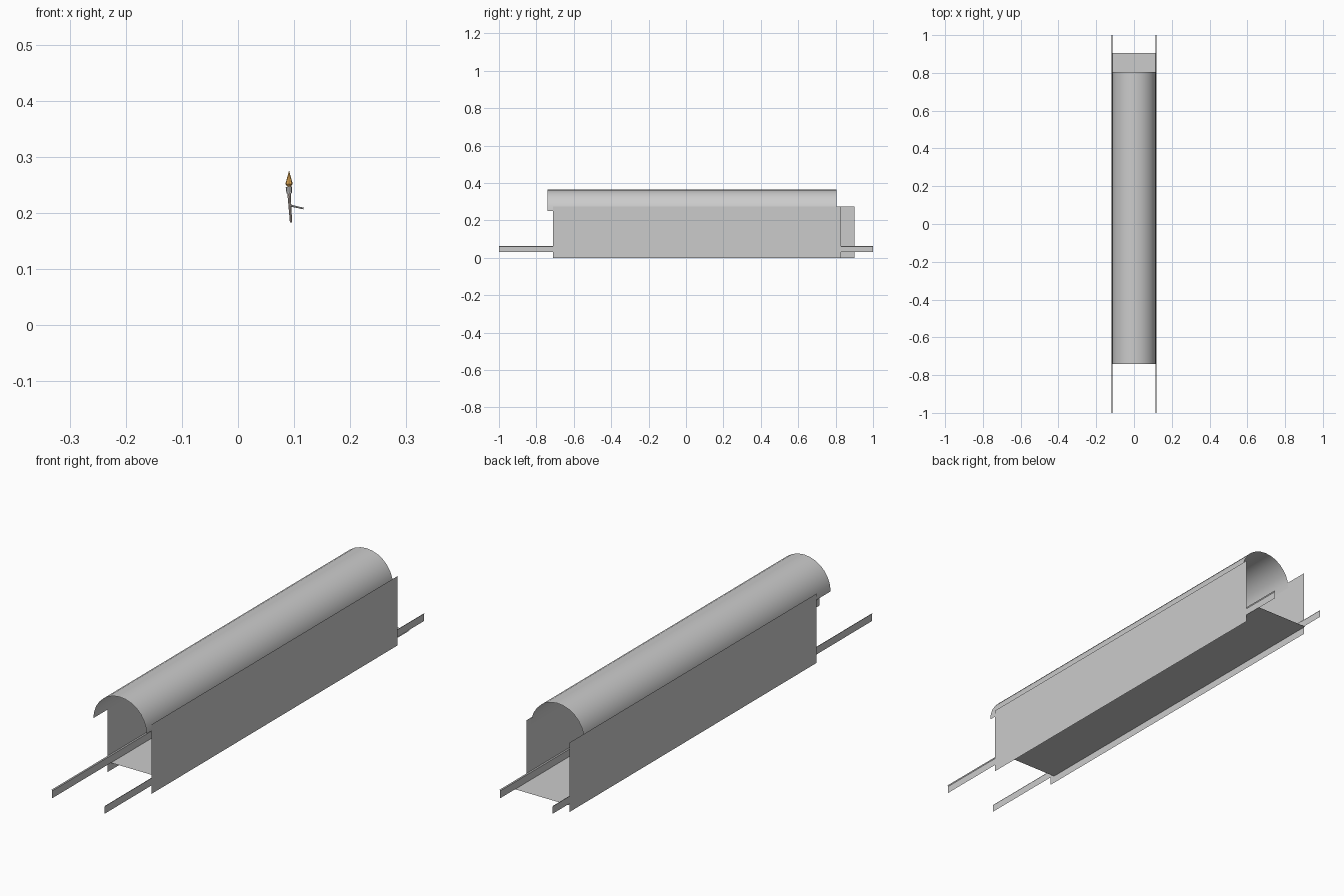
import bpy, bmesh, math
from mathutils import Vector

if "Cube" in bpy.data.objects:
    bpy.data.objects.remove(bpy.data.objects["Cube"])


def strip(name, profile, y0, y1):
    """Open x/z profile swept along y as a thin sheet."""
    n = len(profile)
    verts = [(x, y, z) for y in (y0, y1) for x, z in profile]
    faces = [(i, i + 1, n + i + 1, n + i) for i in range(n - 1)]
    me = bpy.data.meshes.new(name)
    me.from_pydata(verts, [], faces)
    ob = bpy.data.objects.new(name, me)
    bpy.context.collection.objects.link(ob)
    return ob


def rod(name, a, b, r0, r1, sides=8, caps=True, color=None):
    """Tapered rod from point a to point b."""
    a, b = Vector(a), Vector(b)
    bm = bmesh.new()
    bmesh.ops.create_cone(bm, cap_ends=caps, segments=sides,
                          radius1=r0, radius2=r1, depth=(b - a).length)
    me = bpy.data.meshes.new(name)
    bm.to_mesh(me)
    bm.free()
    ob = bpy.data.objects.new(name, me)
    ob.rotation_euler = (b - a).to_track_quat('Z', 'Y').to_euler()
    ob.location = (a + b) / 2
    bpy.context.collection.objects.link(ob)
    if color:
        mat = bpy.data.materials.new(name + "_material")
        mat.diffuse_color = color
        mat.use_nodes = True
        mat.node_tree.nodes["Principled BSDF"].inputs["Base Color"].default_value = mat.diffuse_color
        me.materials.append(mat)
    return ob


def smooth(ob):
    for p in ob.data.polygons:
        p.use_smooth = True


W = 0.118

# floor
strip("floor", [(-W, 0.03), (W, 0.03)], -0.63, 0.905)

# walls, staggered along the passage
strip("right_wall", [(W, 0.0), (W, 0.275)], -0.71, 0.83)
strip("left_wall", [(-W, 0.275), (-W, 0.0)], -0.65, 0.90)

# skirting boards with a small sloped top
for name, s in (("right_skirting", 1), ("left_skirting", -1)):
    strip(name, [(s * 0.115, 0.031), (s * 0.115, 0.06), (s * W, 0.064)], -1, 1)

# barrel vault
arc = [(-0.1165 * math.cos(math.pi * i / 14), 0.249 + 0.115 * math.sin(math.pi * i / 14))
       for i in range(15)]
smooth(strip("vaulted_ceiling", arc, -0.74, 0.805))

# wall torch
ORANGE = (0.85, 0.45, 0.1, 1)
WOOD = (0.55, 0.47, 0.43, 1)
rod("torch_handle", (0.0945, 0, 0.183), (0.091, 0, 0.235), 0.002, 0.003, color=WOOD)
rod("torch_cup", (0.0915, 0, 0.235), (0.0905, 0, 0.247), 0.005, 0.0055, caps=False)
rod("torch_bracket", (0.091, 0, 0.214), (0.117, 0, 0.208), 0.0018, 0.0015, sides=6)
rod("flame_base", (0.091, 0, 0.247), (0.091, 0, 0.252), 0.003, 0.0065, color=ORANGE)
rod("flame_tip", (0.091, 0, 0.252), (0.091, 0, 0.276), 0.0065, 0.0, color=ORANGE)
